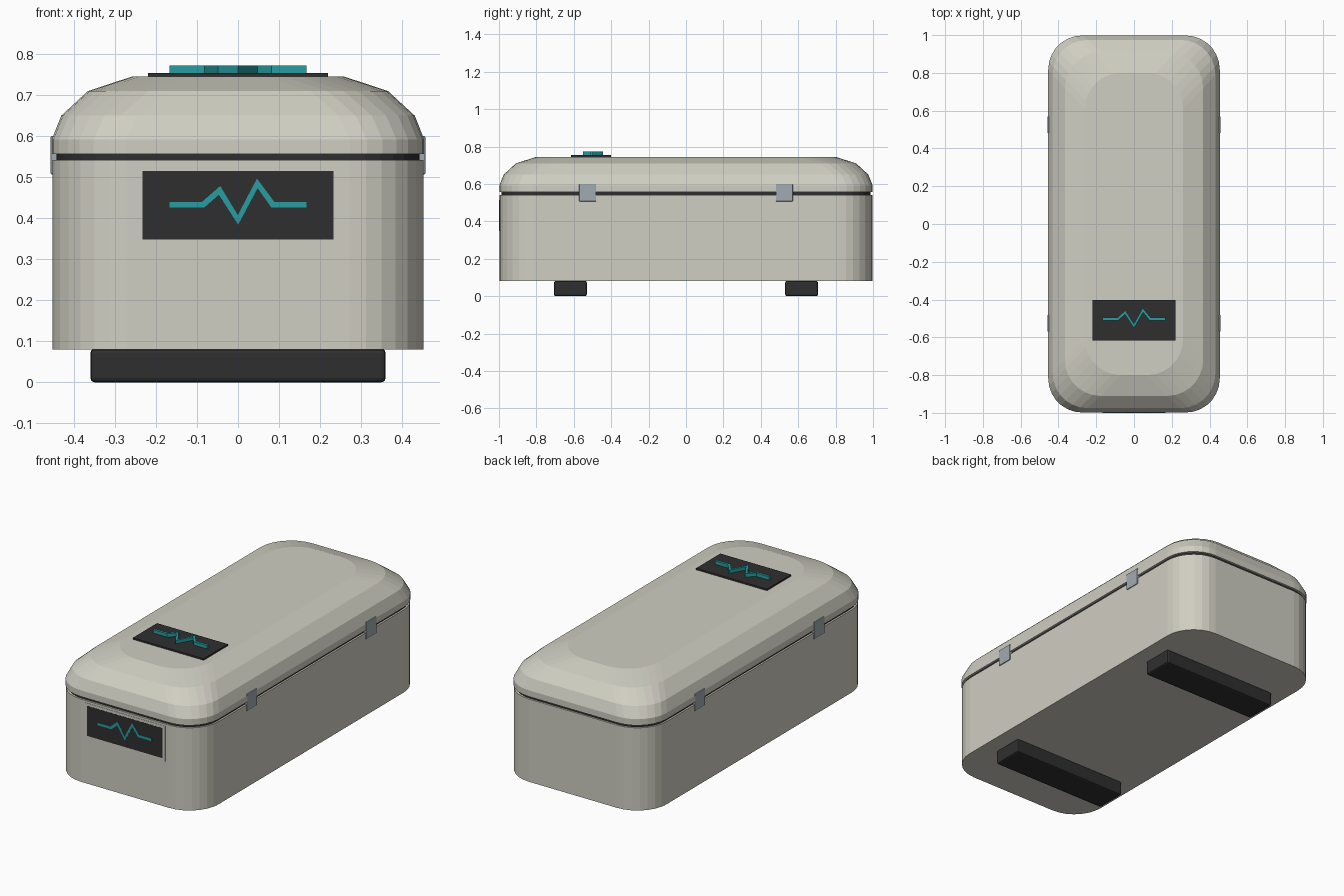
import bpy, bmesh, math
from mathutils import Vector

if "Cube" in bpy.data.objects:
    bpy.data.objects.remove(bpy.data.objects["Cube"])


def material(name, rgb):
    m = bpy.data.materials.new(name)
    m.diffuse_color = (*rgb, 1)
    m.use_nodes = True
    m.node_tree.nodes["Principled BSDF"].inputs["Base Color"].default_value = m.diffuse_color
    return m


SHELL = material("warm grey shell", (0.63, 0.62, 0.54))
DARK = material("charcoal", (0.028, 0.028, 0.028))
TEAL = material("teal", (0.02, 0.34, 0.36))
METAL = material("latch grey", (0.36, 0.41, 0.44))


def finish(bm, name, mat):
    bmesh.ops.recalc_face_normals(bm, faces=bm.faces)
    me = bpy.data.meshes.new(name)
    bm.to_mesh(me)
    bm.free()
    me.materials.append(mat)
    ob = bpy.data.objects.new(name, me)
    bpy.context.collection.objects.link(ob)
    return ob


def rounded_outline(hx, hy, r, z, seg=7):
    pts = []
    for q, (sx, sy) in enumerate(((1, 1), (-1, 1), (-1, -1), (1, -1))):
        for i in range(seg + 1):
            a = math.pi / 2 * (q + i / seg)
            pts.append((sx * (hx - r) + r * math.cos(a), sy * (hy - r) + r * math.sin(a), z))
    return pts


def stacked(name, rings, mat):
    """Loft rounded rectangles given as (half x, half y, radius, z)."""
    bm = bmesh.new()
    loops = [[bm.verts.new(p) for p in rounded_outline(*r)] for r in rings]
    n = len(loops[0])
    for a, b in zip(loops, loops[1:]):
        for i in range(n):
            j = (i + 1) % n
            bm.faces.new((a[i], a[j], b[j], b[i]))
    bm.faces.new(loops[0])
    bm.faces.new(loops[-1])
    return finish(bm, name, mat)


def box(name, lo, hi, mat, bevel=0):
    bm = bmesh.new()
    bmesh.ops.create_cube(bm, size=1)
    for v in bm.verts:
        v.co = Vector([l + (c + 0.5) * (h - l) for l, h, c in zip(lo, hi, v.co)])
    if bevel:
        bmesh.ops.bevel(bm, geom=bm.edges[:], offset=bevel, segments=2, profile=0.5, affect='EDGES')
    return finish(bm, name, mat)


def pulse(name, pts, place, depth, width=0.014):
    """Zigzag ribbon with mitred joints; place(u, v, w) maps it to 3D."""
    bm = bmesh.new()
    P = [Vector(p) for p in pts]
    rows = []
    for i, p in enumerate(P):
        d0 = (p - P[max(i - 1, 0)]).normalized() if i else (P[1] - p).normalized()
        d1 = (P[i + 1] - p).normalized() if i < len(P) - 1 else d0
        n0, n1 = Vector((-d0.y, d0.x)), Vector((-d1.y, d1.x))
        m = (n0 + n1).normalized()
        m *= width / 2 / max(m.dot(n0), 0.6)
        rows.append([bm.verts.new(place(q.x, q.y, w))
                     for q, w in ((p - m, 0), (p + m, 0), (p + m, depth), (p - m, depth))])
    for a, b in zip(rows, rows[1:]):
        for i in range(4):
            j = (i + 1) % 4
            bm.faces.new((a[i], a[j], b[j], b[i]))
    bm.faces.new(rows[0])
    bm.faces.new(rows[-1])
    return finish(bm, name, TEAL)


# Case body, seal and domed lid
stacked("case_body", [(0.452, 0.996, 0.18, 0.08), (0.452, 0.996, 0.18, 0.542)], SHELL)
stacked("seal", [(0.442, 0.986, 0.17, 0.53), (0.442, 0.986, 0.17, 0.565)], DARK)
stacked("lid", [(0.454, 0.998, 0.18, 0.557), (0.454, 0.998, 0.18, 0.592),
                (0.431, 0.975, 0.185, 0.65), (0.366, 0.91, 0.19, 0.71),
                (0.26, 0.80, 0.19, 0.745)], SHELL)

# Feet and latches
for s, end in ((-1, "front"), (1, "back")):
    y = s * 0.618
    box(end + "_foot", (-0.36, y - 0.088, 0), (0.36, y + 0.088, 0.082), DARK, 0.01)
    y = s * 0.526
    for t, side in ((-1, "left"), (1, "right")):
        x = t * 0.448
        box(f"{end}_{side}_latch", (x - 0.009, y - 0.045, 0.507), (x + 0.009, y + 0.045, 0.6), METAL, 0.003)

# Front display: frame, screen and pulse line
box("front_frame", (-0.248, -0.9975, 0.333), (0.248, -0.99, 0.53), SHELL)
box("front_screen", (-0.233, -0.9985, 0.348), (0.233, -0.99, 0.515), DARK)
pulse("front_pulse", [(-0.167, 0.433), (-0.085, 0.433), (-0.045, 0.468), (0, 0.396),
                      (0.047, 0.485), (0.085, 0.433), (0.167, 0.433)],
      lambda u, v, w: (u, -0.99 - w, v), 0.01)

# Lid plate with pulse line
box("lid_plate", (-0.219, -0.616, 0.744), (0.219, -0.402, 0.754), DARK)
pulse("lid_pulse", [(-0.167, -0.503), (-0.085, -0.503), (-0.047, -0.468), (0, -0.54),
                    (0.047, -0.456), (0.085, -0.503), (0.167, -0.503)],
      lambda u, v, w: (u, v, 0.753 + w), 0.02)
